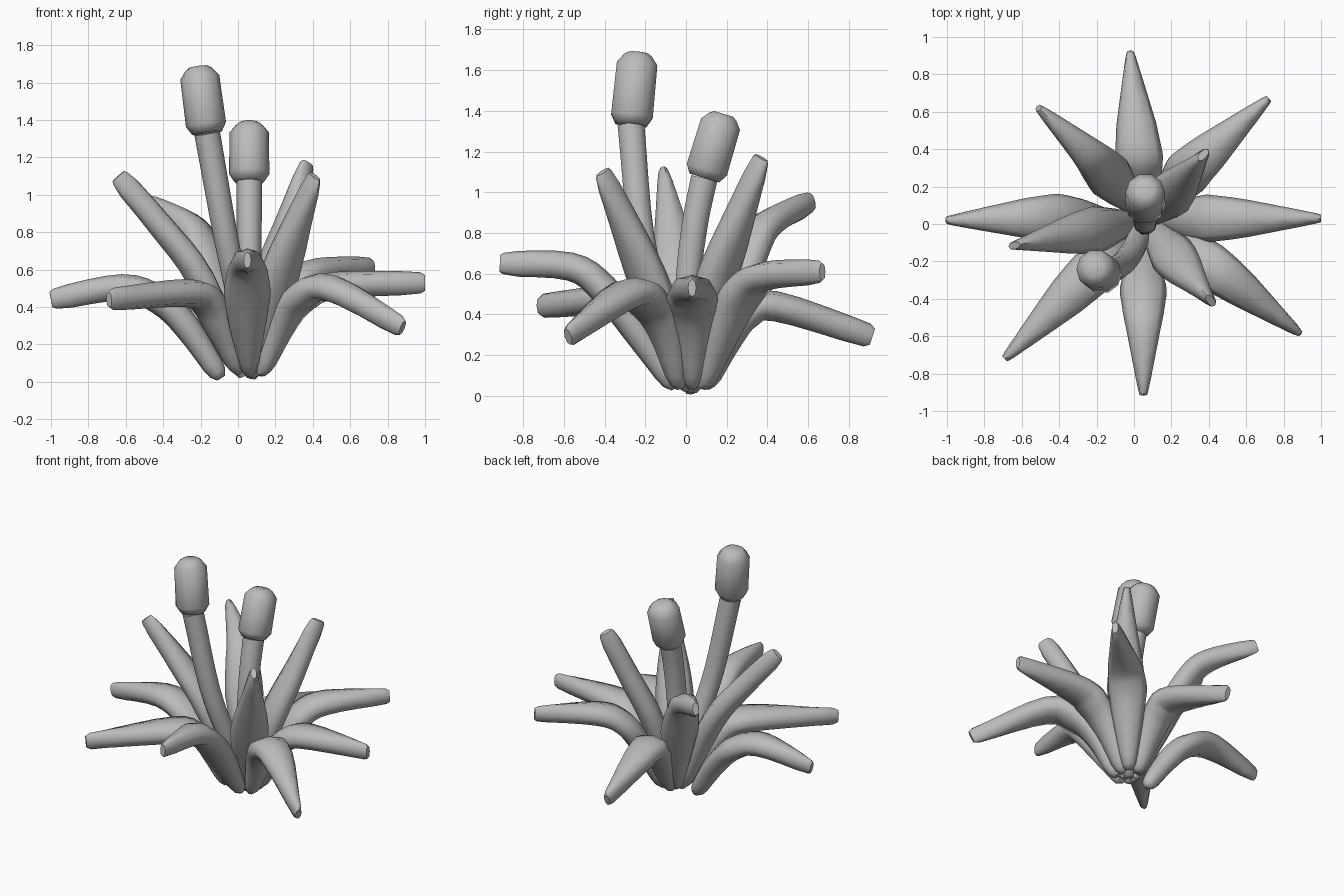
import bpy, bmesh, math
from mathutils import Vector

old = bpy.data.objects.get("Cube")
if old:
    bpy.data.objects.remove(old)

grey = bpy.data.materials.new("plain grey")
grey.use_nodes = True
colour = (0.5, 0.5, 0.5, 1)
grey.diffuse_color = colour
grey.node_tree.nodes["Principled BSDF"].inputs["Base Color"].default_value = colour


def smooth_path(points, steps):
    """Catmull-Rom curve through the points."""
    p = [Vector(q) for q in points]
    p = [2 * p[0] - p[1]] + p + [2 * p[-1] - p[-2]]
    path = []
    for i in range(1, len(p) - 2):
        a, b, c, d = p[i - 1:i + 3]
        for k in range(steps):
            t = k / steps
            path.append(0.5 * (2 * b + (c - a) * t + (2 * a - 5 * b + 4 * c - d) * t ** 2
                               + (3 * b - a - 3 * c + d) * t ** 3))
    return path + [p[-2]]


def lookup(profile, t):
    """Linear interpolation of (t, width, thickness) rows."""
    for a, b in zip(profile, profile[1:]):
        if t <= b[0] + 1e-6:
            f = (t - a[0]) / (b[0] - a[0])
            return [a[j] + (b[j] - a[j]) * f for j in (1, 2)]
    return profile[-1][1:]


def bulge(value, power):
    return math.copysign(abs(value) ** power, value)


def sweep(name, path, profile, sides, side, power=1):
    """Skin rounded rings along a path, with capped ends."""
    lengths = [0]
    for a, b in zip(path, path[1:]):
        lengths.append(lengths[-1] + (b - a).length)
    bm = bmesh.new()
    rings = []
    for i, p in enumerate(path):
        tangent = (path[min(i + 1, len(path) - 1)] - path[max(i - 1, 0)]).normalized()
        across = (side - tangent * side.dot(tangent)).normalized()
        up = tangent.cross(across)
        w, h = lookup(profile, lengths[i] / lengths[-1])
        ring = []
        for k in range(sides):
            ang = 2 * math.pi * k / sides
            ring.append(bm.verts.new(p + across * w * bulge(math.cos(ang), power)
                                     + up * h * bulge(math.sin(ang), power)))
        rings.append(ring)
    for r, s in zip(rings, rings[1:]):
        for k in range(sides):
            n = (k + 1) % sides
            bm.faces.new((r[k], r[n], s[n], s[k]))
    bm.faces.new(rings[0][::-1])
    bm.faces.new(rings[-1])
    bmesh.ops.recalc_face_normals(bm, faces=bm.faces)
    mesh = bpy.data.meshes.new(name)
    bm.to_mesh(mesh)
    bm.free()
    mesh.materials.append(grey)
    ob = bpy.data.objects.new(name, mesh)
    bpy.context.collection.objects.link(ob)
    bpy.ops.object.select_all(action='DESELECT')
    ob.select_set(True)
    bpy.context.view_layer.objects.active = ob
    bpy.ops.object.shade_smooth_by_angle(angle=math.radians(62))


# Leaf half width and half thickness from root to blunt tip
LEAF = [(0, .025, .025), (.04, .05, .055), (.28, .1, .072), (.46, .128, .076),
        (.62, .108, .072), (.97, .03, .062), (1, .02, .042)]


def leaf(name, points):
    path = smooth_path(points, 4)
    # Extra rings near both ends make the chamfered root and tip
    path.insert(-1, path[-1].lerp(path[-2], .2))
    path.insert(1, path[0].lerp(path[1], .4))
    run = path[-1] - path[0]
    sweep(name, path, LEAF, 8, Vector((-run.y, run.x, 0)).normalized(), .85)


# Outer drooping leaves
leaf("leaf_back", [(.05, .09, .04), (.04, .21, .28), (.035, .3, .4), (.02, .44, .44), (-.02, .915, .29)])
leaf("leaf_front", [(.06, -.05, .04), (.05, -.25, .33), (.05, -.41, .53), (.05, -.57, .635), (.05, -.915, .65)])
leaf("leaf_right", [(-.09, .02, .02), (-.27, .03, .29), (-.42, .035, .435), (-.62, .03, .505), (-1, .02, .44)])
leaf("leaf_left", [(.11, .03, .04), (.24, .03, .31), (.36, .03, .45), (.52, .03, .515), (1, .03, .53)])
leaf("leaf_back_left", [(.11, .08, .04), (.22, .2, .36), (.3, .29, .52), (.42, .4, .59), (.72, .67, .61)])
leaf("leaf_back_right", [(.03, .07, .05), (-.1, .22, .48), (-.19, .32, .73), (-.28, .41, .85), (-.51, .62, .955)])
leaf("leaf_front_right", [(.01, -.04, .05), (-.09, -.13, .28), (-.16, -.2, .42), (-.28, -.31, .475), (-.69, -.72, .44)])
leaf("leaf_front_left", [(.12, -.03, .04), (.24, -.1, .32), (.34, -.18, .45), (.5, -.29, .5), (.88, -.58, .29)])

# Inner upright leaves
leaf("inner_leaf_right", [(.03, .02, .03), (-.2, -.03, .55), (-.41, -.07, .83), (-.64, -.115, 1.1)])
leaf("inner_leaf_front", [(.07, .01, .03), (.2, -.16, .5), (.3, -.28, .8), (.41, -.41, 1.1)])
leaf("inner_leaf_back", [(.07, .03, .02), (.17, .13, .5), (.27, .24, .82), (.37, .37, 1.17)])

# Flower spikes: slim curved stalk with a bevelled cylindrical head
HEAD = [(0, .08, .08), (.13, .108, .108), (.84, .105, .105), (.96, .072, .072), (1, .05, .05)]


def spike(name, points, top):
    sweep(name + "_stalk", smooth_path(points, 4), [(0, .06, .06), (1, .069, .069)], 10, Vector((1, 0, 0)))
    a, b = Vector(points[-1]), Vector(top)
    sweep(name + "_head", [a.lerp(b, row[0]) for row in HEAD], HEAD, 10, Vector((1, 0, 0)))


spike("tall_spike", [(.05, 0, .1), (0, -.13, .45), (-.07, -.22, .8), (-.165, -.27, 1.33)], (-.212, -.235, 1.685))
spike("short_spike", [(.06, 0, .1), (.06, .01, .55), (.06, .045, .85), (.06, .09, 1.07)], (.06, .185, 1.385))
